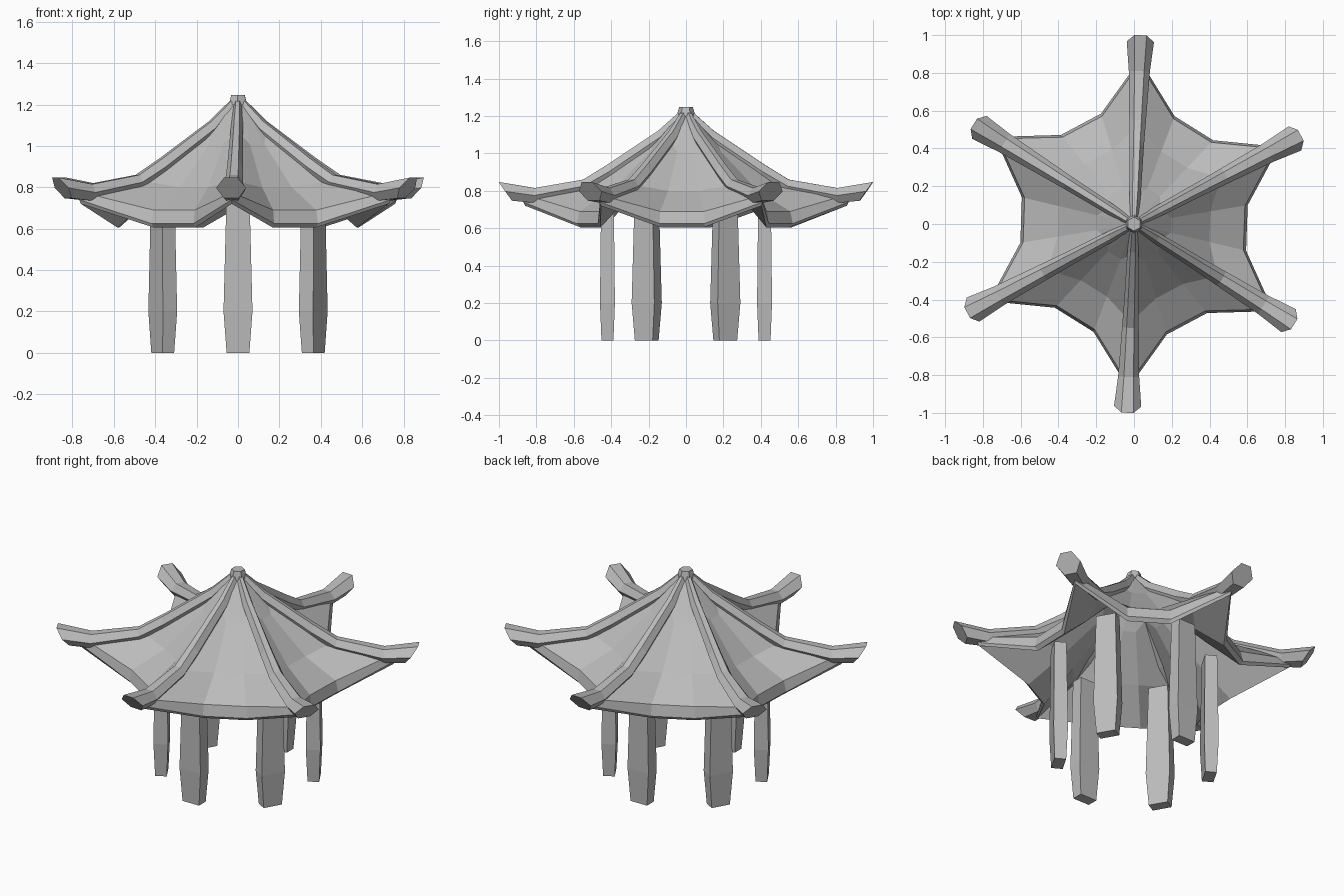
import bpy, bmesh
from math import radians, cos, sin

if "Cube" in bpy.data.objects:
    bpy.data.objects.remove(bpy.data.objects["Cube"])

stone = bpy.data.materials.new("stone grey")
stone.use_nodes = True
stone.diffuse_color = (0.5, 0.5, 0.5, 1)
stone.node_tree.nodes["Principled BSDF"].inputs["Base Color"].default_value = (0.5, 0.5, 0.5, 1)

TWIST = -2.0          # whole pavilion is turned slightly
RIDGE_ANGLES = [30 + TWIST + 60 * k for k in range(6)]


def polar(r, angle, z):
    return (r * cos(radians(angle)), r * sin(radians(angle)), z)


def loft(name, rings, cap_start=True, cap_end=True, closed=False):
    """Skin a list of equal-sized closed rings with flat faces."""
    bm = bmesh.new()
    loops = [[bm.verts.new(p) for p in ring] for ring in rings]
    n = len(loops[0])
    pairs = list(zip(loops, loops[1:]))
    if closed:
        pairs.append((loops[-1], loops[0]))
    for a, b in pairs:
        for i in range(n):
            j = (i + 1) % n
            bm.faces.new((a[i], a[j], b[j], b[i]))
    if cap_start and not closed:
        bm.faces.new(loops[0])
    if cap_end and not closed:
        bm.faces.new(loops[-1])
    bmesh.ops.recalc_face_normals(bm, faces=bm.faces)
    mesh = bpy.data.meshes.new(name)
    bm.to_mesh(mesh)
    bm.free()
    mesh.materials.append(stone)
    obj = bpy.data.objects.new(name, mesh)
    bpy.context.collection.objects.link(obj)
    return obj


# Roof shell: profiles (radius, height) under the ridges and across the bays
under_ridge = [(0.03, 1.22), (0.16, 1.07), (0.52, 0.83), (0.85, 0.775),
               (0.87, 0.74), (0.86, 0.72), (0.52, 0.80), (0.16, 1.03), (0.02, 1.19)]
across_bay = [(0.03, 1.21), (0.20, 1.01), (0.41, 0.80), (0.595, 0.69),
              (0.61, 0.625), (0.59, 0.605), (0.40, 0.77), (0.18, 0.98), (0.02, 1.18)]
roof_rings = []
for ridge_pt, bay_pt in zip(under_ridge, across_bay):
    ring = []
    for a in RIDGE_ANGLES:
        ring.append(polar(ridge_pt[0], a, ridge_pt[1]))
        for offset in (18.6, 41.4):
            ring.append(polar(bay_pt[0], a + offset, bay_pt[1]))
    roof_rings.append(ring)
loft("roof", roof_rings, closed=True)

# Ridge beams: (radius, top height, half width, depth, undercut of lower edge)
ridge_path = [(0.01, 1.245, 0.018, 0.05, 0.0),
              (0.15, 1.12, 0.03, 0.07, 0.02),
              (0.42, 0.94, 0.038, 0.075, 0.02),
              (0.55, 0.86, 0.044, 0.07, 0.01),
              (0.81, 0.815, 0.056, 0.08, 0.0),
              (1.0, 0.847, 0.072, 0.1, 0.07)]
hexagon = [(-0.45, 0), (0.45, 0), (1, 0.5), (0.5, 1), (-0.5, 1), (-1, 0.5)]
for k, a in enumerate(RIDGE_ANGLES):
    c, s = cos(radians(a)), sin(radians(a))
    rings = []
    for r, top, half, depth, cut in ridge_path:
        ring = []
        for u, v in hexagon:
            x, y = r - cut * v, u * half
            ring.append((x * c - y * s, x * s + y * c, top - depth * v))
        rings.append(ring)
    loft(f"ridge_beam_{k + 1}", rings)

# Small six-sided cap where the ridges meet
loft("roof_cap", [[polar(r, a, z) for a in RIDGE_ANGLES]
                  for r, z in ((0.05, 1.2), (0.037, 1.247))])

# Flat tapering posts below each ridge: (height, half depth, half width)
post_profile = [(0, 0.032, 0.055), (0.2, 0.04, 0.07), (0.74, 0.034, 0.056)]
for k, a in enumerate(RIDGE_ANGLES):
    a -= TWIST
    c, s = cos(radians(a)), sin(radians(a))
    rings = []
    for z, d, w in post_profile:
        corners = [(0.42 + d, w), (0.42 - d, w), (0.42 - d, -w), (0.42 + d, -w)]
        rings.append([(x * c - y * s, x * s + y * c, z) for x, y in corners])
    loft(f"post_{k + 1}", rings)
